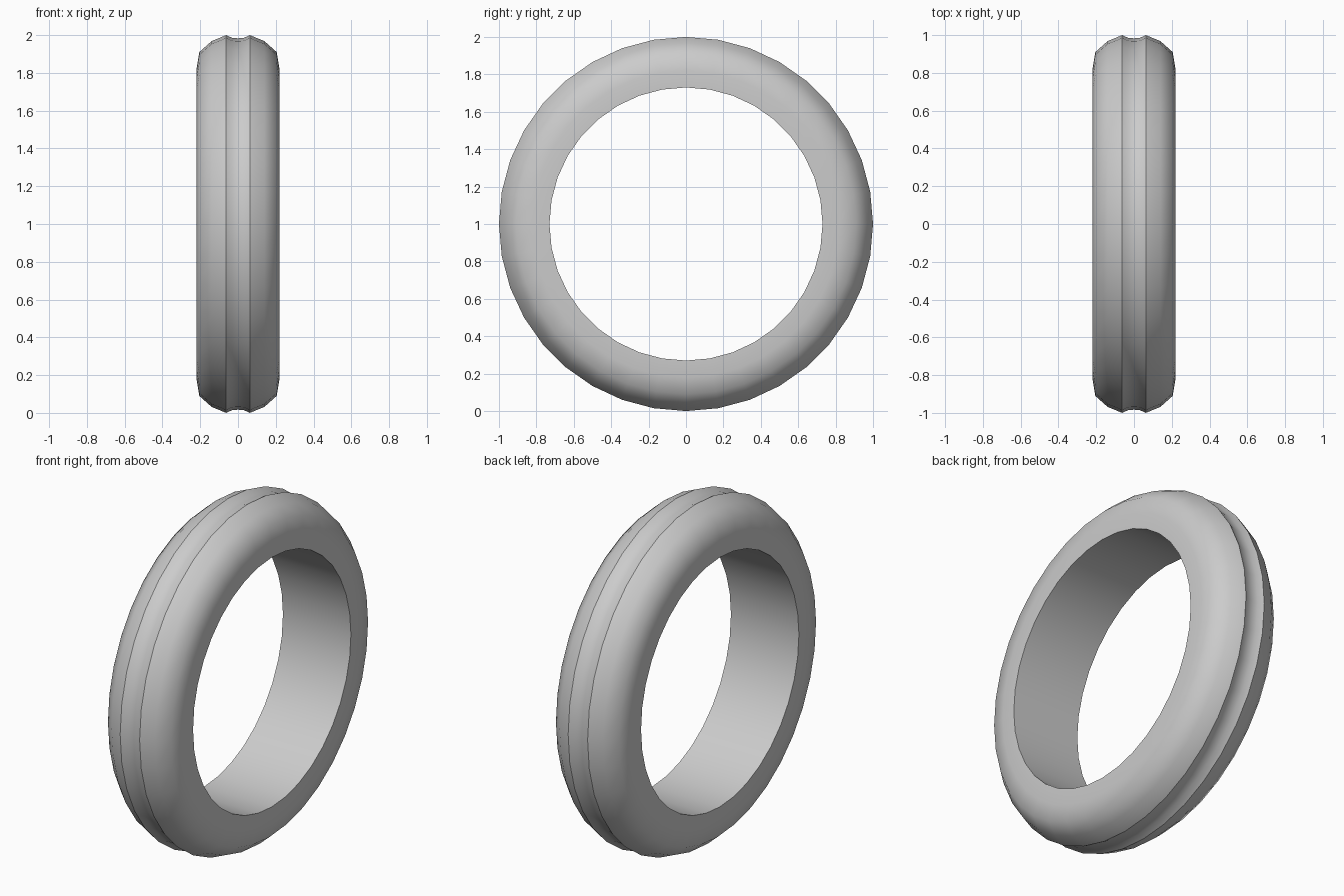
import bpy
import bmesh
from math import radians
from mathutils import Matrix

cube = bpy.data.objects.get("Cube")
if cube:
    bpy.data.objects.remove(cube, do_unlink=True)

SEGMENTS = 36

# Half cross-section as (x, radius): bore edge, sidewall, shoulder, rib, groove
half = [(0.22, 0.73), (0.22, 0.82), (0.205, 0.91), (0.14, 0.968),
        (0.063, 1.0), (0.03, 0.985)]
profile = half + [(0, 0.983)] + [(-x, r) for x, r in reversed(half)]

# Rubber colour
rubber = bpy.data.materials.new("grey_rubber")
rubber.use_nodes = True
grey = (0.6, 0.6, 0.6, 1)
rubber.diffuse_color = grey
rubber.node_tree.nodes["Principled BSDF"].inputs["Base Color"].default_value = grey

# Revolve the closed cross-section around the x axis
bm = bmesh.new()
points = [bm.verts.new((x, 0, r)) for x, r in profile]
edges = [bm.edges.new((p, points[(i + 1) % len(points)]))
         for i, p in enumerate(points)]
bmesh.ops.spin(bm, geom=points + edges, cent=(0, 0, 0), axis=(1, 0, 0),
               angle=radians(360), steps=SEGMENTS, use_merge=True)
bmesh.ops.remove_doubles(bm, verts=bm.verts, dist=0.0001)
bmesh.ops.recalc_face_normals(bm, faces=bm.faces)
bmesh.ops.transform(bm, matrix=Matrix.Translation((0, 0, 1)), verts=bm.verts)

mesh = bpy.data.meshes.new("tyre")
bm.to_mesh(mesh)
bm.free()
mesh.materials.append(rubber)
tyre = bpy.data.objects.new("tyre", mesh)
bpy.context.collection.objects.link(tyre)

# Smooth the rounded sides, keep the ribs and bore edges crisp
bpy.context.view_layer.objects.active = tyre
tyre.select_set(True)
bpy.ops.object.shade_smooth_by_angle(angle=radians(40))
